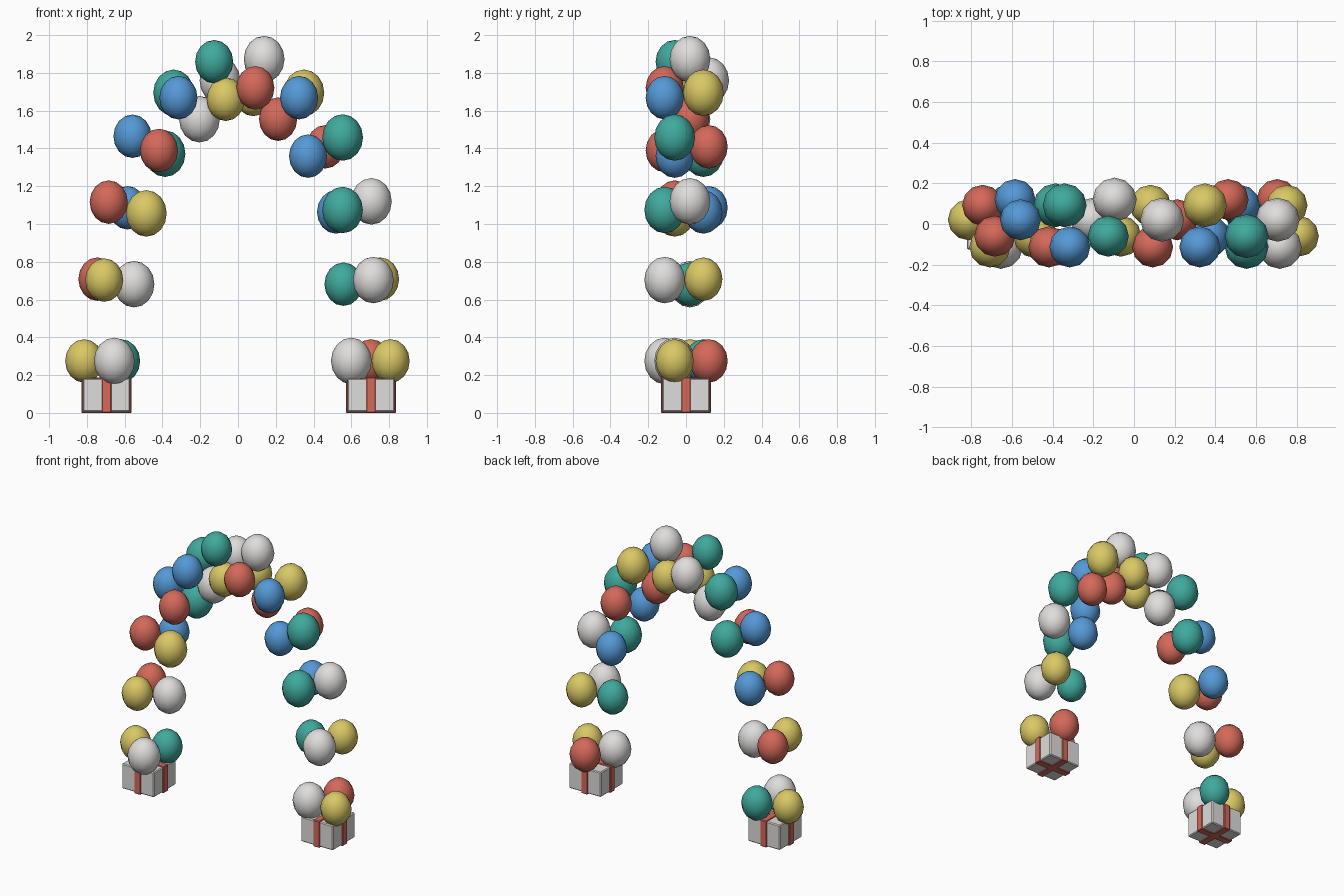
import bpy, math

if "Cube" in bpy.data.objects:
    bpy.data.objects.remove(bpy.data.objects["Cube"])

SHIFT = 0.004            # tiny x offset of the whole arch


def material(name, rgb):
    m = bpy.data.materials.new(name)
    m.diffuse_color = (*rgb, 1)
    m.use_nodes = True
    m.node_tree.nodes["Principled BSDF"].inputs["Base Color"].default_value = m.diffuse_color
    return m


yellow = material("yellow", (0.70, 0.58, 0.13))
red = material("coral red", (0.66, 0.14, 0.10))
blue = material("sky blue", (0.09, 0.32, 0.68))
teal = material("teal", (0.05, 0.40, 0.34))
white = material("off white", (0.74, 0.73, 0.71))
colours = [yellow, red, blue, teal, white]


def balloon(name, loc, r, mat):
    bpy.ops.mesh.primitive_uv_sphere_add(segments=12, ring_count=8, radius=1, location=loc)
    o = bpy.context.object
    o.name = name
    o.scale = (r, r, r * 1.14)
    o.data.materials.append(mat)
    bpy.ops.object.shade_smooth()


def box(name, loc, size, mat, bevel):
    bpy.ops.mesh.primitive_cube_add(size=1, location=loc)
    o = bpy.context.object
    o.name = name
    o.scale = size
    bpy.ops.object.transform_apply(location=False, rotation=False, scale=True)
    o.data.materials.append(mat)
    b = o.modifiers.new("bevel", "BEVEL")
    b.width = bevel
    b.segments = 1


# Arch: 12 clusters of three balloons, each cluster twisted 40 degrees further
WIDTH, HEIGHT, BASE, SPREAD = 0.70, 1.50, 0.275, 0.12
for i in range(12):
    t = math.pi * (1 - i / 11)
    cx, cz = WIDTH * math.cos(t), BASE + HEIGHT * math.sin(t)
    nx, nz = math.cos(t) / WIDTH, math.sin(t) / HEIGHT
    length = math.hypot(nx, nz)
    nx, nz = nx / length, nz / length
    for k in range(3):
        phi = math.radians(10 + 40 * i + 120 * k)
        out, side = SPREAD * math.cos(phi), SPREAD * math.sin(phi)
        r = 0.108 if (3 * i + k) % 5 in (2, 4) else 0.101
        balloon(f"balloon_{i}_{k}", (cx + out * nx + SHIFT, side, cz + out * nz),
                r, colours[(i + (0, 3, 4)[k]) % 5])

# Gift box weights with crossed ribbons at both feet
for side, x in (("left", -0.70 + SHIFT), ("right", 0.70 + SHIFT)):
    box(f"gift_box_{side}", (x, 0, 0.094), (0.25, 0.25, 0.176), white, 0.006)
    box(f"ribbon_front_{side}", (x, 0, 0.094), (0.05, 0.264, 0.188), red, 0.004)
    box(f"ribbon_side_{side}", (x, 0, 0.094), (0.264, 0.05, 0.188), red, 0.004)
